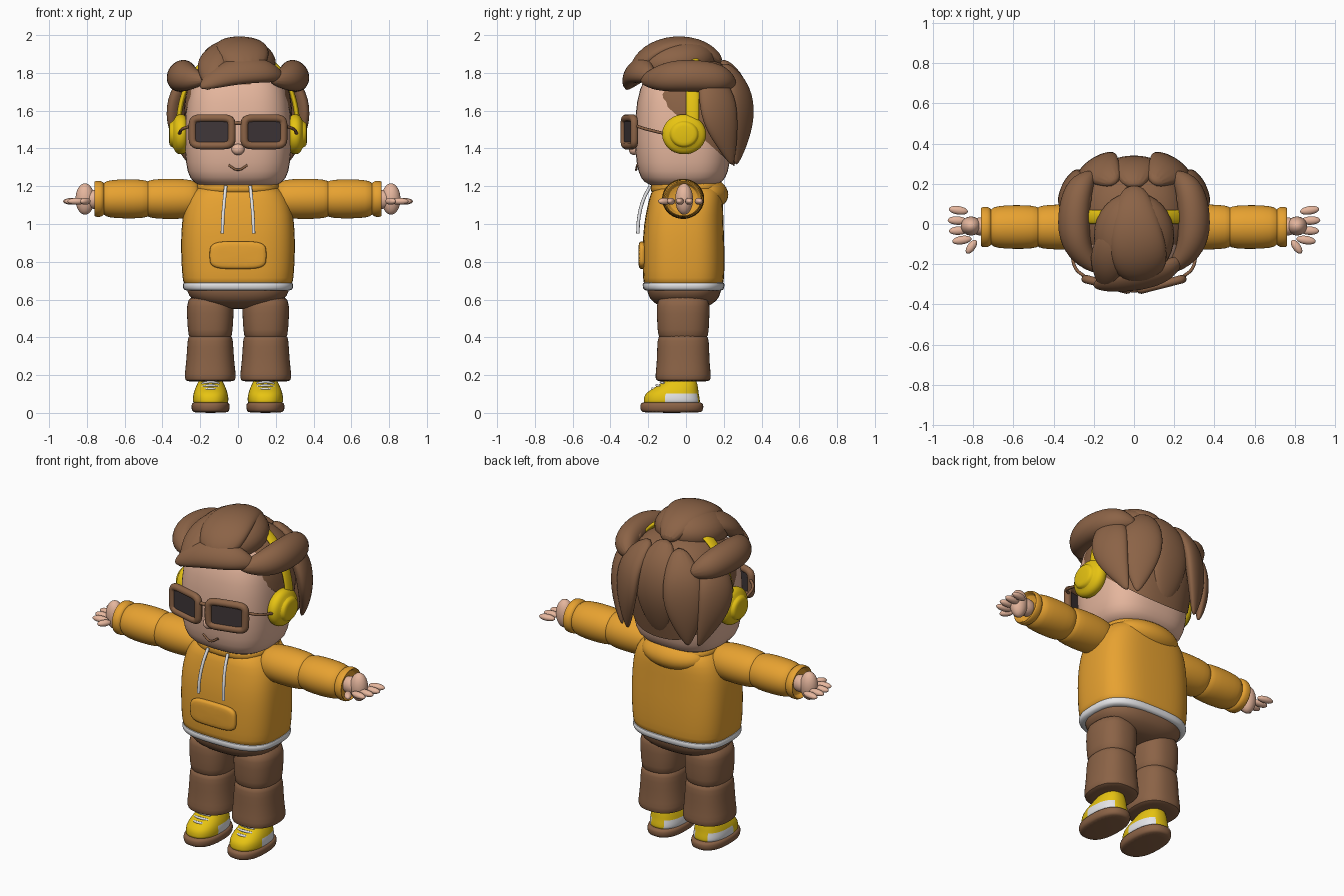
import bpy, bmesh, math
from mathutils import Vector, Matrix

cube = bpy.data.objects.get("Cube")
if cube:
    bpy.data.objects.remove(cube, do_unlink=True)


def material(name, *rgb):
    m = bpy.data.materials.new(name)
    m.use_nodes = True
    m.diffuse_color = (*rgb, 1)
    m.node_tree.nodes["Principled BSDF"].inputs["Base Color"].default_value = (*rgb, 1)
    return m


BROWN = material("chestnut brown", .26, .125, .062)
ORANGE = material("orange cloth", .80, .36, .03)
YELLOW = material("bright yellow", .80, .55, .006)
SKIN = material("skin", .79, .47, .34)
WHITE = material("soft white", .80, .80, .82)
LENS = material("dark lens", .05, .037, .04)


def select(ob):
    bpy.ops.object.select_all(action='DESELECT')
    ob.select_set(True)
    bpy.context.view_layer.objects.active = ob


def finish(name, bm, mats, levels=1):
    bmesh.ops.recalc_face_normals(bm, faces=bm.faces[:])
    me = bpy.data.meshes.new(name)
    for mat in mats:
        me.materials.append(mat)
    bm.to_mesh(me)
    bm.free()
    ob = bpy.data.objects.new(name, me)
    bpy.context.collection.objects.link(ob)
    select(ob)
    bpy.ops.object.shade_smooth_by_angle(angle=math.radians(60))
    if levels:
        sub = ob.modifiers.new("smooth surface", 'SUBSURF')
        sub.levels = sub.render_levels = levels
    return ob


def superellipse(a, b, p, n):
    for i in range(n):
        c, s = math.cos(math.tau * i / n), math.sin(math.tau * i / n)
        yield (a * math.copysign(abs(c) ** (2 / p), c),
               b * math.copysign(abs(s) ** (2 / p), s))


def skin_rings(rings):
    bm = bmesh.new()
    rows = [[bm.verts.new(co) for co in ring] for ring in rings]
    n = len(rows[0])
    for lo, hi in zip(rows, rows[1:]):
        for i in range(n):
            j = (i + 1) % n
            bm.faces.new((lo[i], lo[j], hi[j], hi[i]))
    bm.faces.new(rows[0])
    bm.faces.new(rows[-1])
    return bm


def loft_mesh(axis, secs, centre, p=2, n=32):
    """Sections are (position, half width, half depth[, depth shift])."""
    rings = []
    for t, a, b, *shift in secs:
        ring = []
        for u, v in superellipse(a, b, p, n):
            u, v = u + centre[0], v + centre[1] + (shift[0] if shift else 0)
            ring.append({'x': (t, u, v), 'y': (u, t, v), 'z': (u, v, t)}[axis])
        rings.append(ring)
    return skin_rings(rings)


def loft(name, mat, axis, secs, centre=(0, 0), p=2, levels=1):
    return finish(name, loft_mesh(axis, secs, centre, p), [mat], levels)


def ball(name, mat, loc, scale, turn=0, axis='Z'):
    bm = bmesh.new()
    m = Matrix.Translation(loc) @ Matrix.Rotation(turn, 4, axis) @ Matrix.Diagonal((*scale, 1))
    bmesh.ops.create_uvsphere(bm, u_segments=32, v_segments=16, radius=1, matrix=m)
    finish(name, bm, [mat], 0)


def lock(name, mat, pts, side=1, origin=(0, 0, 1.6)):
    """Flattened strand through points (x, y, z, half width, half thickness)."""
    path = [Vector((side * q[0], q[1], q[2])) for q in pts]
    rings = []
    for i, q in enumerate(pts):
        tan = (path[min(i + 1, len(path) - 1)] - path[max(i - 1, 0)]).normalized()
        out = path[i] - Vector(origin)
        out = (out - tan * out.dot(tan)).normalized()
        across = tan.cross(out)
        rings.append([path[i] + across * u + out * v
                      for u, v in superellipse(q[3], q[4], 2, 14)])
    finish(name, skin_rings(rings), [mat], 2)


def tube(name, mat, pts, r, cyclic=False):
    cu = bpy.data.curves.new(name, 'CURVE')
    cu.dimensions = '3D'
    cu.bevel_depth, cu.bevel_resolution, cu.use_fill_caps = r, 3, True
    sp = cu.splines.new('POLY' if cyclic else 'BEZIER')
    points = sp.points if cyclic else sp.bezier_points
    points.add(len(pts) - 1)
    for q, co in zip(points, pts):
        q.co = (*co, 1) if cyclic else co
        if not cyclic:
            q.handle_left_type = q.handle_right_type = 'AUTO'
    sp.use_cyclic_u = cyclic
    cu.materials.append(mat)
    ob = bpy.data.objects.new(name, cu)
    bpy.context.collection.objects.link(ob)
    select(ob)
    bpy.ops.object.convert(target='MESH')
    bpy.ops.object.shade_smooth_by_angle(angle=math.radians(60))


# Head and face
loft("head", SKIN, 'z', [(1.19, .12, .1), (1.2, .19, .16), (1.22, .24, .21), (1.27, .27, .24),
     (1.38, .283, .255), (1.5, .285, .257), (1.65, .275, .25), (1.78, .24, .21),
     (1.85, .15, .13), (1.87, .04, .04)], (0, -.015), 2.8)
ball("nose", SKIN, (0, -.275, 1.395), (.034, .028, .03))
tube("mouth", BROWN, [(-.05, -.258, 1.312), (0, -.264, 1.287), (.05, -.258, 1.312)], .006)

# Hair cap, cut off along the sloping hairline
bm = loft_mesh('z', [(1.24, .26, .24), (1.4, .28, .27, .01), (1.55, .29, .285, .03),
               (1.68, .285, .285, .03), (1.78, .25, .25, .03), (1.85, .18, .18, .03),
               (1.88, .06, .06, .03)], (0, 0), 2.4)
crease = bm.edges.layers.float.new("crease_edge")
bmesh.ops.bisect_plane(bm, geom=bm.verts[:] + bm.edges[:] + bm.faces[:],
                       plane_co=(0, -.21, 1.72), plane_no=(0, .41, .46), clear_inner=True)
rim = [e for e in bm.edges if e.is_boundary]
for e in rim:
    e[crease] = 1
bmesh.ops.contextual_create(bm, geom=rim)
finish("hair_cap", bm, [BROWN])

# Hair strands
for side, word in ((1, "left"), (-1, "right")):
    lock(word + "_temple_hair", BROWN, [(.2, .26, 1.74, .02, .02), (.27, .2, 1.77, .08, .07),
         (.3, .07, 1.785, .09, .08), (.3, -.06, 1.785, .09, .08),
         (.26, -.16, 1.77, .07, .06), (.17, -.24, 1.76, .02, .02)], side)
    lock(word + "_ear_hair", BROWN, [(.22, .1, 1.83, .04, .03), (.31, .16, 1.7, .11, .05),
         (.325, .18, 1.55, .11, .045), (.29, .22, 1.42, .06, .03),
         (.25, .245, 1.31, .01, .01)], side)
    lock(word + "_nape_hair", BROWN, [(.09, .2, 1.85, .04, .03), (.17, .28, 1.73, .11, .05),
         (.19, .295, 1.57, .12, .045), (.2, .28, 1.42, .07, .03),
         (.2, .265, 1.31, .01, .01)], side)
lock("back_hair", BROWN, [(0, .18, 1.87, .05, .03), (0, .28, 1.76, .12, .05),
     (0, .31, 1.59, .13, .045), (0, .27, 1.42, .09, .03), (0, .24, 1.32, .03, .01)])
ball("quiff", BROWN, (0, -.06, 1.855), (.2, .22, .125), .15, 'X')
lock("quiff_crest", BROWN, [(0, .19, 1.85, .05, .03), (0, .1, 1.93, .1, .05),
     (.01, -.06, 1.955, .14, .055), (.03, -.2, 1.9, .15, .06), (.05, -.28, 1.8, .08, .04)])
lock("quiff_fringe", BROWN, [(.24, -.17, 1.77, .02, .02), (.17, -.23, 1.81, .07, .05),
     (.04, -.26, 1.82, .09, .055), (-.08, -.28, 1.79, .075, .05),
     (-.16, -.3, 1.75, .05, .03), (-.2, -.31, 1.72, .01, .01)])
lock("quiff_side", BROWN, [(.02, .05, 1.92, .03, .03), (-.09, -.06, 1.93, .1, .05),
     (-.14, -.2, 1.85, .1, .06), (-.13, -.29, 1.76, .06, .04), (-.17, -.32, 1.71, .01, .01)])

# Headphones
arch = [(x, .035, 1.475 + z, .035, .014)
        for x, z in list(superellipse(.318, .44, 2.25, 40))[:21]]
lock("headphone_band", YELLOW, arch, 1, (0, .035, 1.475))
for s, word in ((1, "left"), (-1, "right")):
    loft(word + "_ear_cup", YELLOW, 'x', [(s * x, r * 1.1, r) for x, r in (
         (.26, .07), (.275, .1), (.295, .108), (.322, .106), (.338, .085), (.342, .068),
         (.358, .066), (.366, .05))], (-.01, 1.475))

    # Glasses
    turn = Matrix.Translation((s * .137, -.3, 1.488)) @ Matrix.Rotation(s * .25, 4, 'Z')
    tube(word + "_glasses_frame", BROWN,
         [turn @ Vector((x, 0, z)) for x, z in superellipse(.107, .073, 6, 40)], .021, True)
    lens = loft(word + "_lens", LENS, 'y', [(-.008, .1, .068), (.008, .1, .068)], p=6, levels=0)
    lens.matrix_world = turn
    tube(word + "_glasses_arm", BROWN, [(s * .24, -.265, 1.52), (s * .29, -.22, 1.505),
         (s * .31, -.12, 1.48)], .008)
tube("glasses_bridge", BROWN, [(-.04, -.325, 1.525), (0, -.33, 1.535), (.04, -.325, 1.525)], .01)

# Hooded top
loft("hooded_top", ORANGE, 'z', [(.67, .28, .2), (.685, .29, .213), (.74, .298, .217),
     (.87, .304, .218), (1, .3, .212), (1.1, .285, .2, .01), (1.17, .25, .19, .015),
     (1.205, .2, .16, .02), (1.215, .1, .08, .02)], (0, -.013), 3)
loft("hem_band", WHITE, 'z', [(.645, .27, .195), (.65, .288, .212), (.67, .294, .218),
     (.69, .293, .217), (.695, .27, .2)], (0, -.013), 3)
ball("hood", ORANGE, (0, .11, 1.165), (.2, .115, .085), -.2, 'X')
loft("collar", ORANGE, 'z', [(1.15, .21, .18), (1.18, .225, .19), (1.215, .22, .185),
     (1.23, .2, .17)], (0, 0), 2.6)
loft("front_pocket", ORANGE, 'y', [(-.2, .145, .07), (-.235, .153, .075), (-.248, .147, .07),
     (-.252, .12, .05)], (0, .835), 4)


def sleeve(name, side, profile):
    loft(name, ORANGE, 'x', [(side * x, r * 1.05, r) for x, r in profile], (-.015, 1.133))


for s, word in ((1, "left"), (-1, "right")):
    tube(word + "_drawstring", WHITE, [(s * .065, -.19, 1.2), (s * .072, -.225, 1.13),
         (s * .08, -.25, 1.03), (s * .083, -.255, .95)], .009)

    # Arms and hands
    sleeve(word + "_upper_sleeve", s, [(.2, .07), (.22, .095), (.28, .106), (.38, .108),
                                       (.46, .103), (.49, .09), (.5, .05)])
    sleeve(word + "_lower_sleeve", s, [(.45, .05), (.46, .09), (.5, .103), (.6, .105),
                                       (.68, .1), (.715, .088), (.72, .05)])
    sleeve(word + "_wrist_band", s, [(.7, .08), (.72, .092), (.727, .096), (.755, .096),
                                     (.762, .09), (.757, .083), (.735, .08), (.73, .04)])
    ball(word + "_wrist", SKIN, (s * .76, -.012, 1.13), (.06, .045, .05))
    ball(word + "_palm", SKIN, (s * .81, -.01, 1.132), (.05, .047, .083))
    for i, (x, y) in enumerate(((.873, .068), (.878, .017), (.872, -.033), (.855, -.08))):
        ball(f"{word}_finger_{i + 1}", SKIN, (s * x, y, 1.12), (.048, .021, .018), s * (.15 - i * .1))
    ball(word + "_thumb", SKIN, (s * .808, -.113, 1.12), (.04, .02, .018), -s * .95)

    # Trouser legs
    hub = (s * .147, -.015)
    loft(word + "_thigh", BROWN, 'z', [(.39, .1, .115), (.4, .116, .134), (.48, .122, .138),
         (.57, .126, .142), (.63, .11, .13)], hub, 2.4)
    loft(word + "_shin", BROWN, 'z', [(.165, .11, .12), (.17, .134, .146), (.2, .137, .148),
         (.26, .128, .14), (.36, .122, .138), (.405, .118, .134), (.42, .1, .11)], hub, 2.4)

    # Shoes with white heel panels
    foot = (s * .145, -.075)
    loft(word + "_sole", BROWN, 'z', [(0, .085, .15), (.008, .098, .163), (.03, .103, .169),
         (.05, .1, .166), (.058, .09, .155)], foot, 2.4)
    bm = loft_mesh('z', [(.045, .085, .145), (.055, .094, .15), (.078, .095, .148),
                   (.103, .091, .142), (.13, .082, .12, .02), (.155, .07, .095, .04),
                   (.19, .055, .075, .05)], foot, 2.4)
    for f in bm.faces:
        c = f.calc_center_median()
        f.material_index = int(c.z < .1 and -.12 < c.y < .06)
    finish(word + "_shoe", bm, [YELLOW, WHITE])
    for i in range(3):
        y, z = -.177 + i * .022, .128 + i * .018
        tube(f"{word}_lace_{i + 1}", WHITE, [(s * .145 + dx, y + abs(dx) * .4, z - abs(dx) * .2)
             for dx in (-.045, 0, .045)], .007)

# Hips
loft("hips", BROWN, 'z', [(.55, .08, .09), (.565, .16, .13), (.59, .23, .17), (.62, .262, .19),
     (.66, .275, .2), (.68, .26, .19)], (0, -.01), 2.6)
